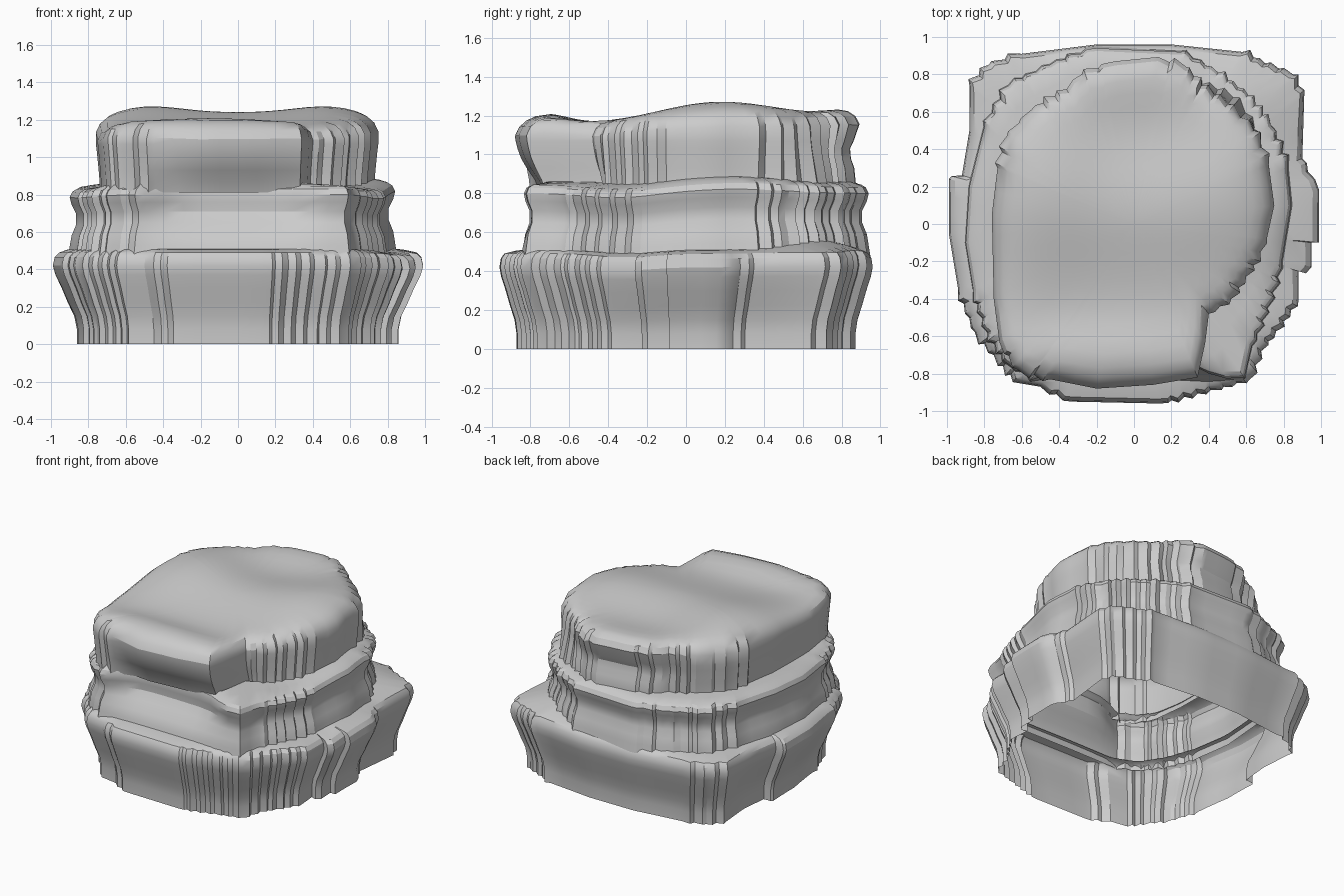
import bpy, bmesh, math, random
from mathutils import Vector

random.seed(4)
if "Cube" in bpy.data.objects:
    bpy.data.objects.remove(bpy.data.objects["Cube"])

stone = bpy.data.materials.new("grey stone")
stone.use_nodes = True
stone.diffuse_color = (0.6, 0.6, 0.6, 1)
stone.node_tree.nodes["Principled BSDF"].inputs["Base Color"].default_value = (0.6, 0.6, 0.6, 1)

# Plan outlines, counter-clockwise from the left side
BASE = [(.99, -.1), (.99, .18), (.93, .28), (.9, .35), (.91, .68), (.85, .8), (.7, .86), (.58, .92), (.2, .96),
        (-.2, .96), (-.6, .91), (-.78, .85), (-.88, .74), (-.88, .5), (-.92, .26), (-.99, .24), (-.99, -.05),
        (-.94, -.35), (-.85, -.58), (-.7, -.76), (-.62, -.85), (-.5, -.87), (-.33, -.95), (.13, -.96),
        (.48, -.87), (.62, -.83), (.68, -.68), (.8, -.52), (.88, -.4), (.88, -.25), (.95, -.23), (.95, -.1)]
MIDDLE = [(.84, .1), (.82, .3), (.73, .53), (.61, .69), (.45, .81), (.25, .92), (-.2, .94), (-.45, .85),
          (-.67, .74), (-.8, .52), (-.88, .2), (-.9, -.1), (-.86, -.35), (-.78, -.58), (-.67, -.75),
          (-.5, -.83), (-.1, -.83), (.4, -.84), (.59, -.82), (.63, -.65), (.71, -.45), (.79, -.2)]
TOP = [(.75, .1), (.72, .32), (.64, .5), (.5, .64), (.36, .74), (.28, .84), (.1, .89), (-.1, .87),
       (-.28, .8), (-.36, .72), (-.55, .61), (-.68, .47), (-.73, .3), (-.76, .05), (-.75, -.4), (-.72, -.63),
       (-.62, -.78), (-.45, -.83), (-.2, -.88), (.1, -.86), (.34, -.82), (.38, -.64), (.4, -.48),
       (.52, -.4), (.64, -.22), (.71, -.08)]


def bump(q, cx, cy, rx, ry):
    return math.exp(-((q.x - cx) / rx) ** 2 - ((q.y - cy) / ry) ** 2)


def stepped(outline):
    """Break slanting stretches of an outline into small stair steps."""
    pts = []
    for i, a in enumerate(outline):
        a, b = Vector(a), Vector(outline[(i + 1) % len(outline)])
        d = b - a
        slant = min(abs(d.x), abs(d.y)) / max(abs(d.x), abs(d.y))
        n = max(1, round(d.length / (0.08 if slant > 0.25 else 0.11)))
        out = Vector((d.y, -d.x)).normalized()
        for k in range(n):
            pts.append(a + d * (k / n))
            if slant > 0.25:
                t = (k + random.uniform(.45, .8)) / n
                pts.append(a + d * t + out * random.uniform(.01, .03))
    return pts


def reach(outline, p):
    """Distance from the centre to an outline in the direction of p."""
    u, best = p.normalized(), 0
    for i, a in enumerate(outline):
        a, b = Vector(a), Vector(outline[(i + 1) % len(outline)])
        d = b - a
        den = u.x * d.y - u.y * d.x
        if abs(den) > 1e-6:
            r = (a.x * d.y - a.y * d.x) / den
            s = (a.x * u.y - a.y * u.x) / den
            if r > 0 and -.001 <= s <= 1.001:
                best = max(best, r)
    return best


def roof(q):
    """Height of the rolling summit."""
    return (1.152 + .11 * bump(q, .5, .2, .34, .47) + .11 * bump(q, -.5, .2, .34, .47)
            + .08 * bump(q, 0, .85, .6, .3) + .055 * bump(q, -.15, -.71, .7, .16)
            + .065 * bump(q, 0, .08, .35, .35))


def recess(q, z):
    """Smooth hollow across the front where the upper layers meet, and a shallow one high at the back."""
    if q.y < 0:
        return .11 * math.exp(-((q.x + .02) / .42) ** 6 - ((z - .79) / .15) ** 2)
    return -.045 * math.exp(-(q.x / .4) ** 4 - ((z - 1.02) / .08) ** 2)


def inset(p, d):
    return p * (1 - d / p.length)


def make_shell(name, rings, capped=False):
    bm = bmesh.new()
    loops = [[bm.verts.new(c) for c in ring] for ring in rings]
    for lo, hi in zip(loops, loops[1:]):
        for i in range(len(lo)):
            j = (i + 1) % len(lo)
            bm.faces.new((lo[i], lo[j], hi[j], hi[i]))
    if capped:
        bm.faces.new(loops[-1])
    me = bpy.data.meshes.new(name)
    bm.to_mesh(me)
    bm.free()
    ob = bpy.data.objects.new(name, me)
    bpy.context.collection.objects.link(ob)
    me.materials.append(stone)
    bpy.ops.object.select_all(action='DESELECT')
    ob.select_set(True)
    bpy.context.view_layer.objects.active = ob
    bpy.ops.object.shade_smooth_by_angle(angle=math.radians(28))


def layer(name, outline, profile, ledge_z, above, lift, flare=1.0):
    """Rock wall following a (height, inset) profile, closed by a ledge up to the next layer."""
    pts = stepped(outline)
    rings = []
    for z, d in profile:
        ring = []
        for p in pts:
            across = (p.y / p.length) ** 2
            q = inset(p, d * (1 - (1 - flare) * across))
            q.y += recess(q, z)
            ring.append((q.x, q.y, z + lift(q) * z / ledge_z))
        rings.append(ring)
    edges = [Vector(c[:2]) for c in rings[-1]]
    for t in (.5, 1):
        ring = []
        for e in edges:
            r = e.length + (min(e.length - .02, reach(above, e) * .97) - e.length) * t
            q = e.normalized() * r
            ring.append((q.x, q.y, ledge_z + lift(q) + .012 * t))
        rings.append(ring)
    make_shell(name, rings)


# Base layer, open below
layer("base_layer", BASE,
      [(0, .135), (.08, .135), (.15, .12), (.22, .085), (.3, .05), (.37, .015), (.42, 0), (.465, .01), (.49, .035)],
      .5, MIDDLE, lambda q: .055 * bump(q, .52, .62, .25, .25) - .02 * bump(q, .85, -.3, .3, .2), flare=.65)

# Middle layer, hollowed at the front
layer("middle_layer", MIDDLE,
      [(.47, -.01), (.53, 0), (.59, .01), (.65, .035), (.71, .035), (.76, .01), (.8, 0), (.83, .015), (.845, .04)],
      .85, TOP, lambda q: (.025 * bump(q, .7, .25, .5, .35) - .025 * bump(q, .75, -.35, .3, .25)
                           - .02 * bump(q, -.8, -.3, .3, .4)))

# Summit layer with a rolling top
pts = stepped(TOP)
rings = []
for z, d in [(.81, .02), (.87, .02), (.93, .015), (.98, .01), (1.03, .005), (1.07, 0)]:
    ring = []
    for p in pts:
        spread = .07 * bump(p, .52, .64, .2, .2) * (1.1 - z) / .25
        q = inset(p, d - spread)
        ring.append((q.x, q.y + recess(q, z), z))
    rings.append(ring)
for d, drop in [(0, .075), (.022, .035), (.06, .012), (.11, .003)]:
    ring = [inset(p, d) for p in pts]
    rings.append([(q.x, q.y, roof(q) - drop) for q in ring])
for s in (.9, .8, .7, .6, .5, .4, .3, .2, .1, .03):
    ring = [inset(p, .11) * s for p in pts]
    rings.append([(q.x, q.y, roof(q)) for q in ring])
make_shell("summit_layer", rings, capped=True)
